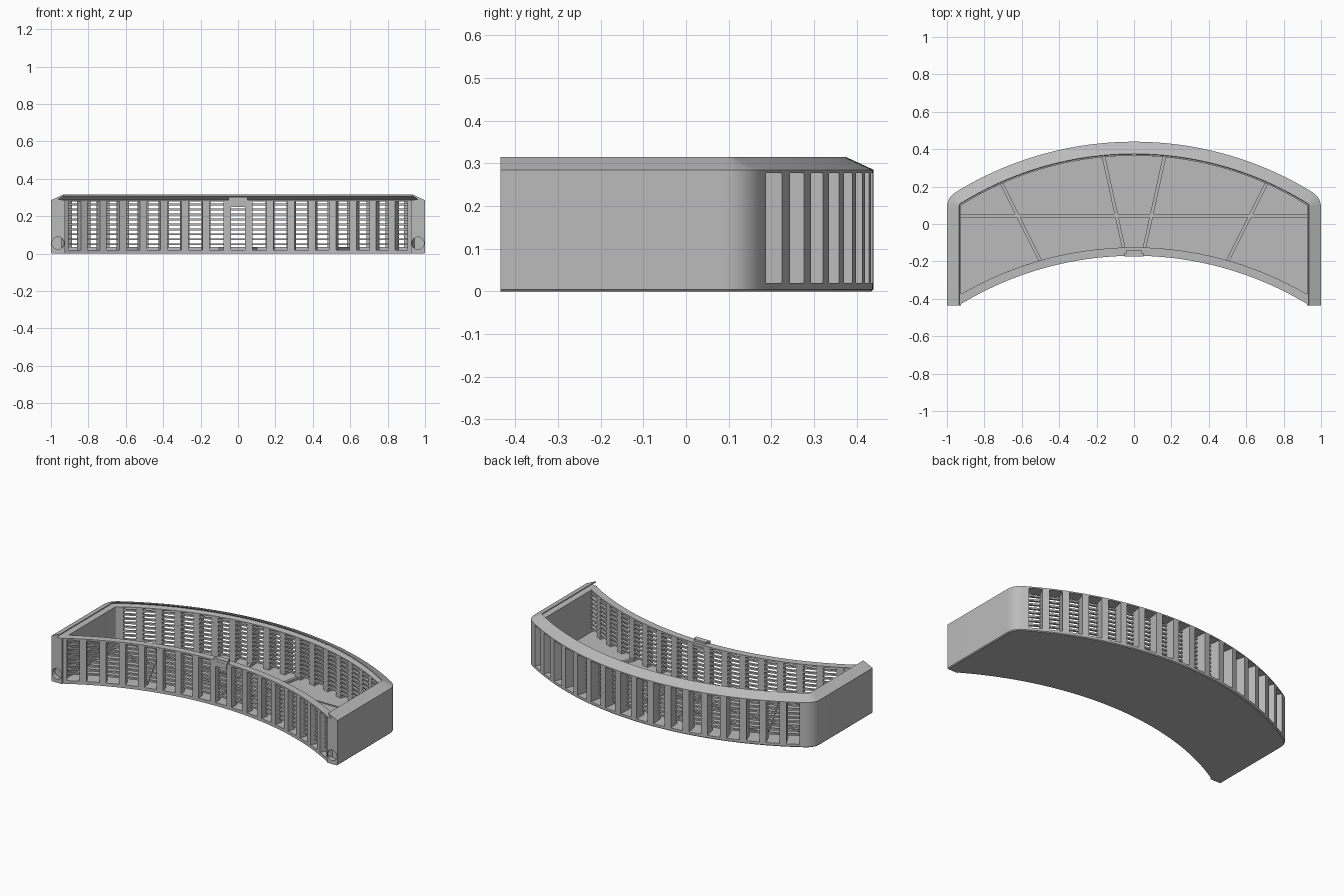
import bpy, bmesh, math
from mathutils import Vector

if "Cube" in bpy.data.objects:
    bpy.data.objects.remove(bpy.data.objects["Cube"])

grey = bpy.data.materials.new("plain_grey")
grey.use_nodes = True
COLOUR = (0.5, 0.5, 0.5, 1)
grey.diffuse_color = COLOUR
grey.node_tree.nodes["Principled BSDF"].inputs["Base Color"].default_value = COLOUR

# Main dimensions
BACK_R, BACK_Y = 1.82, -1.38      # outer back arc
FRONT_R, FRONT_Y = 1.79, -1.96    # outer front arc
FRONT_END = -0.435
BAYS, STEP, HALF = 8, 0.064, 0.021
END = BAYS * STEP + HALF
SILL, LINTEL = 0.02, 0.277
SLATS = [0.262 - 0.0265 * k for k in range(9)]


def finish(bm, name, smooth=True):
    bmesh.ops.recalc_face_normals(bm, faces=bm.faces)
    mesh = bpy.data.meshes.new(name)
    bm.to_mesh(mesh)
    bm.free()
    mesh.materials.append(grey)
    obj = bpy.data.objects.new(name, mesh)
    bpy.context.collection.objects.link(obj)
    if smooth:
        bpy.ops.object.select_all(action="DESELECT")
        obj.select_set(True)
        bpy.context.view_layer.objects.active = obj
        bpy.ops.object.shade_smooth_by_angle(angle=math.radians(25))
    return obj


def add_loft(bm, rails):
    """Closed solid skinned between rails, one rail per section point."""
    rings = [[bm.verts.new(p) for p in ring] for ring in zip(*rails)]
    n = len(rails)
    for a, b in zip(rings, rings[1:]):
        for i in range(n):
            j = (i + 1) % n
            bm.faces.new((a[i], a[j], b[j], b[i]))
    bm.faces.new(rings[0])
    bm.faces.new(rings[-1][::-1])


def arc(r, cy, a0, a1, n):
    steps = [a0 + (a1 - a0) * i / n for i in range(n + 1)]
    return [(r * math.sin(a), cy + r * math.cos(a)) for a in steps]


def add_arc(bm, cy, r0, r1, z0, z1, a0, a1, n):
    section = [(r0, z0), (r1, z0), (r1, z1), (r0, z1)]
    add_loft(bm, [[(x, y, z) for x, y in arc(r, cy, a0, a1, n)] for r, z in section])


def outline(d):
    """Side, rounded corner and back arc, inset by d; right end to left end."""
    x, r = 1 - d, BACK_R - d
    corner = Vector((x, BACK_Y + math.sqrt(r * r - x * x)))
    size = 0.055 * max(0.1, 1 - d / 0.08)
    start = corner - Vector((0, size))
    a = math.asin(x / r) - size / r
    stop = Vector((r * math.sin(a), BACK_Y + r * math.cos(a)))
    half = [(x, FRONT_END)]
    for i in range(9):
        t = i / 8
        half.append(tuple(start * (1 - t) ** 2 + corner * (2 * t * (1 - t)) + stop * t * t))
    mid = arc(r, BACK_Y, END, -END, 72)
    return half + mid + [(-px, py) for px, py in reversed(half)]


def add_shell(bm, section, part=slice(None)):
    add_loft(bm, [[(x, y, z) for x, y in outline(d)[part]] for d, z in section])


def box(bm, centre, size):
    vs = bmesh.ops.create_cube(bm, size=1)["verts"]
    for v in vs:
        v.co = Vector(v.co) * Vector(size) + Vector(centre)


# Floor
bm = bmesh.new()
plan = outline(0.006) + arc(FRONT_R, FRONT_Y, -0.545, 0.545, 60)
bottom = bm.faces.new([bm.verts.new((x, y, 0)) for x, y in plan])
top = bmesh.ops.extrude_face_region(bm, geom=[bottom])["geom"]
bmesh.ops.translate(bm, vec=(0, 0, SILL), verts=[v for v in top if isinstance(v, bmesh.types.BMVert)])
finish(bm, "floor")

# Solid side walls with round sockets in the front ends
THICK = 0.075
for name, part in (("left_side_wall", slice(0, 11)), ("right_side_wall", slice(-11, None))):
    sign = 1 if name.startswith("left") else -1
    bm = bmesh.new()
    add_shell(bm, [(0.005, 0), (0, 0.005), (0, LINTEL), (THICK, LINTEL), (THICK, 0)], part)
    wall = finish(bm, name)
    bm = bmesh.new()
    for z in (0.055, 0.23):
        rim = bmesh.ops.create_cone(bm, cap_ends=True, segments=32, radius1=0.033, radius2=0.033, depth=0.06)["verts"]
        for v in rim:
            x, y, h = v.co
            v.co = (sign * 0.962 + x, FRONT_END + h, z + y)
    cutter = finish(bm, "socket_cutter", False)
    cutter.hide_render = True
    cut = wall.modifiers.new("sockets", "BOOLEAN")
    cut.object = cutter
    cut.solver = "EXACT"
    bpy.context.view_layer.objects.active = wall
    bpy.ops.object.modifier_apply(modifier=cut.name)
    bpy.data.objects.remove(cutter)

# Sloping rim with a lid groove under its inner lip
bm = bmesh.new()
add_shell(bm, [(0, LINTEL), (0, 0.285), (0.065, 0.315), (0.067, 0.309),
               (0.04, 0.29), (THICK, 0.285), (THICK, LINTEL)])
finish(bm, "top_rim")

# Back sill
bm = bmesh.new()
add_shell(bm, [(0.005, 0), (0, 0.005), (0, SILL), (THICK, SILL), (THICK, 0)], slice(10, -10))
finish(bm, "back_sill")


def grille(name, cy, r0, r1, s0, s1, step):
    """Upright bars between bays and thin louvre slats on the inner face."""
    bm = bmesh.new()
    for k in range(2 * BAYS):
        a = (k - BAYS + 0.5) * step
        w = step / 2 - HALF
        add_arc(bm, cy, r0, r1, SILL, LINTEL, a - w, a + w, 2)
    finish(bm, name + "_bars")
    bm = bmesh.new()
    for z in SLATS:
        add_arc(bm, cy, s0, s1, z - 0.005, z + 0.005, -END, END, 68)
    finish(bm, name + "_slats")


grille("back", BACK_Y, BACK_R - THICK, BACK_R, BACK_R - THICK, BACK_R - 0.06, STEP)
INNER = FRONT_R + 0.045
grille("front", FRONT_Y, FRONT_R, INNER, INNER - 0.015, INNER, 0.0637)

# Front sill, lintel and end posts
bm = bmesh.new()
add_arc(bm, FRONT_Y, FRONT_R, INNER, 0, SILL, -0.546, 0.546, 68)
add_arc(bm, FRONT_Y, FRONT_R, INNER, LINTEL, 0.287, -0.546, 0.546, 68)
for s in (-1, 1):
    add_arc(bm, FRONT_Y, FRONT_R, INNER, SILL, LINTEL, s * 0.53, s * 0.546, 2)
finish(bm, "front_frame")

# Catch in the middle of the front wall
bm = bmesh.new()
box(bm, (0, -0.152, 0.266), (0.085, 0.042, 0.034))
box(bm, (0, -0.165, 0.293), (0.1, 0.018, 0.018))
box(bm, (0, -0.148, 0.296), (0.08, 0.018, 0.012))
finish(bm, "lid_catch", False)

# Low ribs on the floor
bm = bmesh.new()


def rib(p, q, width, top):
    p, q = Vector(p), Vector(q)
    side = (q - p).orthogonal().normalized() * width / 2
    corners = [p + side, p - side, q - side, q + side]
    add_loft(bm, [[(c.x, c.y, SILL - 0.005), (c.x, c.y, top)] for c in corners])


rib((-0.925, 0.045), (0.925, 0.045), 0.018, 0.034)
for s in (-1, 1):
    rib((s * 0.71, 0.22), (s * 0.5, -0.2), 0.018, 0.034)
    rib((s * 0.165, 0.37), (s * 0.055, -0.13), 0.018, 0.034)
    rib((s * 0.69, 0.178), (s * 0.125, 0.178), 0.008, 0.024)
finish(bm, "floor_ribs", False)
